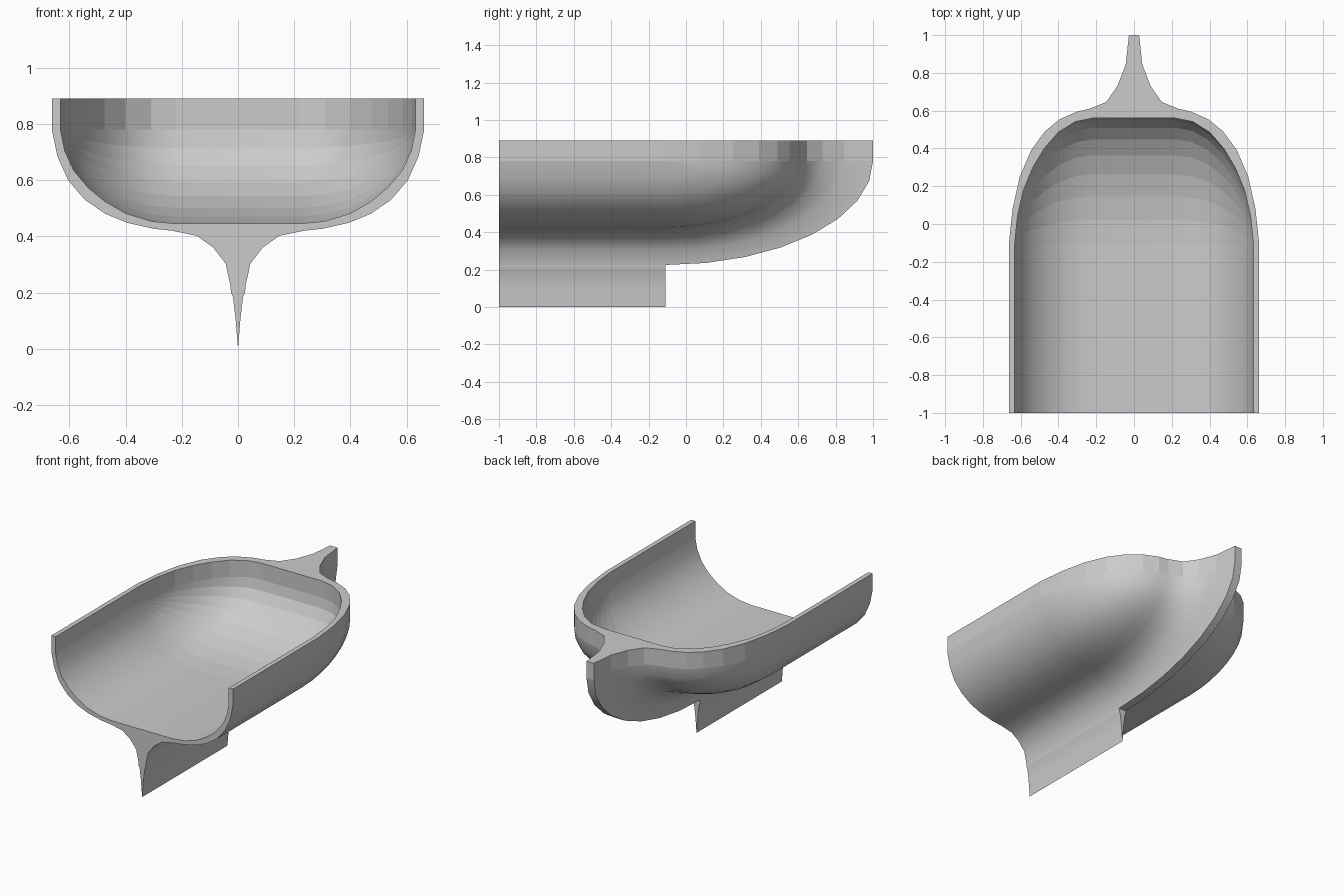
import bpy, bmesh
from math import sin, cos, pi, radians

if "Cube" in bpy.data.objects:
    bpy.data.objects.remove(bpy.data.objects["Cube"])

PIVOT_Y, PIVOT_Z, TOP = -0.11, 0.78, 0.89
STEPS = 8


def mirror(half):
    """Right-hand half profile followed by its left-hand mirror."""
    return half + [(-x, z) for x, z in reversed(half) if x > 1e-6]


def finish(name, bm):
    """Smooth faces, keep creases and the upright rim facets sharp."""
    bmesh.ops.recalc_face_normals(bm, faces=bm.faces)
    bm.normal_update()
    for f in bm.faces:
        upright = f.calc_center_median().z > PIVOT_Z + 0.01
        f.smooth = not upright
    for e in bm.edges:
        if len(e.link_faces) != 2 or e.calc_face_angle(0) > radians(35):
            e.smooth = False
    me = bpy.data.meshes.new(name)
    bm.to_mesh(me)
    bm.free()
    ob = bpy.data.objects.new(name, me)
    bpy.context.collection.objects.link(ob)
    return ob


# Hull cross-section up to the pivot height
outer = mirror([(0.663, 0.78), (0.643, 0.685), (0.605, 0.6), (0.545, 0.53),
                (0.472, 0.48), (0.394, 0.448), (0.3, 0.427), (0.235, 0.42),
                (0.147, 0.402), (0.088, 0.36), (0.044, 0.303), (0.027, 0.225)])
inner = mirror([(0.632, 0.78), (0.617, 0.705), (0.585, 0.635), (0.535, 0.575),
                (0.475, 0.525), (0.4, 0.482), (0.31, 0.454), (0.22, 0.445)])
loop = outer + inner[::-1]
n, n_out = len(loop), len(outer)

# Hull: straight run, then a quarter turn stretched to twice its length
bm = bmesh.new()
rows = [[bm.verts.new((x, -1, z)) for x, z in loop]]
for k in range(STEPS + 1):
    a = k / STEPS * pi / 2
    rows.append([bm.verts.new((x, PIVOT_Y + 2 * (PIVOT_Z - z) * sin(a),
                               PIVOT_Z - (PIVOT_Z - z) * cos(a)))
                 for x, z in loop])
for r0, r1 in zip(rows, rows[1:]):
    for i in range(n):
        j = (i + 1) % n
        if r0 is not rows[0] and i in (n_out - 1, n - 1):
            continue  # rim collapses to a line around the pivot
        bm.faces.new((r0[i], r0[j], r1[j], r1[i]))
bm.faces.new(rows[0])
bm.faces.new(rows[-1])
for r in rows[1:]:  # visible bands inside the bow
    for i in range(n_out, n - 1):
        bm.edges.get((r[i], r[i + 1])).smooth = False
bmesh.ops.remove_doubles(bm, verts=bm.verts, dist=1e-4)

# Upright rim raised from everything lying at pivot height
bmesh.ops.recalc_face_normals(bm, faces=bm.faces)
rim = [f for f in bm.faces if all(abs(v.co.z - PIVOT_Z) < 1e-4 for v in f.verts)]
new = bmesh.ops.extrude_face_region(bm, geom=rim)["geom"]
for f in [f for f in rim if f.is_valid]:
    bm.faces.remove(f)
for v in (g for g in new if isinstance(g, bmesh.types.BMVert)):
    v.co.z = TOP
finish("hull", bm)

# Keel fin under the straight run
fin = mirror([(0.027, 0.225), (0.025, 0.2), (0.018, 0.185), (0.009, 0.11), (0, 0)])
bm = bmesh.new()
face = bm.faces.new([bm.verts.new((x, -1, z)) for x, z in fin])
back = [bm.verts.new((v.co.x, PIVOT_Y, v.co.z)) for v in face.verts]
front = list(face.verts)
bm.faces.new(back)
for i in range(len(fin)):
    j = (i + 1) % len(fin)
    bm.faces.new((front[i], front[j], back[j], back[i]))
finish("keel_fin", bm)
